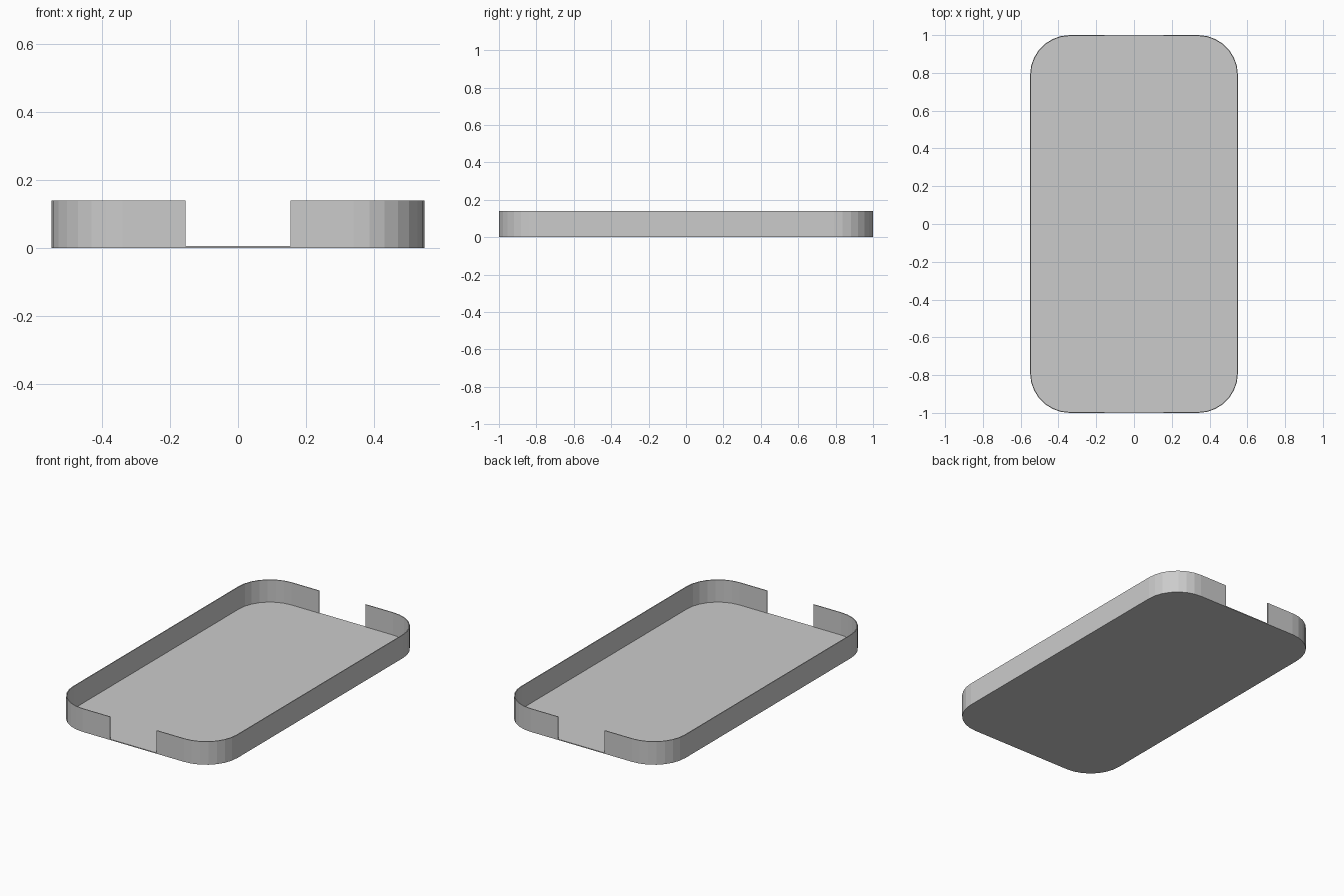
import bpy, bmesh, math

if "Cube" in bpy.data.objects:
    bpy.data.objects.remove(bpy.data.objects["Cube"])

HX, HY, R, SEG = 0.55, 1.0, 0.21, 7     # half sizes, corner radius, corner facets
H, T, NOTCH = 0.14, 0.005, 0.155        # wall height, sheet thickness, notch half width


def corner(sy, inset=0.0):
    """Right-hand rounded corner, from the end edge to the side edge."""
    r = R - inset
    return [(HX - R + r * math.sin(a), sy * (HY - R + r * math.cos(a)))
            for a in (math.pi / 2 * i / SEG for i in range(SEG + 1))]


def right_side(inset=0.0):
    return corner(1, inset) + corner(-1, inset)[::-1]


def extrude_outline(name, quads_or_ngon, z0, z1):
    bm = bmesh.new()
    for outline in quads_or_ngon:
        bm.faces.new([bm.verts.new((x, y, z0)) for x, y in outline])
    bmesh.ops.remove_doubles(bm, verts=bm.verts[:], dist=1e-5)
    ret = bmesh.ops.extrude_face_region(bm, geom=bm.faces[:], use_keep_orig=True)
    top = [v for v in ret["geom"] if isinstance(v, bmesh.types.BMVert)]
    bmesh.ops.translate(bm, verts=top, vec=(0, 0, z1 - z0))
    bmesh.ops.recalc_face_normals(bm, faces=bm.faces[:])
    me = bpy.data.meshes.new(name)
    bm.to_mesh(me)
    bm.free()
    ob = bpy.data.objects.new(name, me)
    bpy.context.collection.objects.link(ob)
    return ob


# Floor plate with rounded corners
right = right_side()
left = [(-x, y) for x, y in right[::-1]]
extrude_outline("tray_floor", [right + left], 0, T)

# Thin rim wall, one C-shaped half mirrored, leaving a notch at each end
outer = [(NOTCH, HY)] + right_side() + [(NOTCH, -HY)]
inner = [(NOTCH, HY - T)] + right_side(T) + [(NOTCH, T - HY)]
strips = [(outer[i], outer[i + 1], inner[i + 1], inner[i]) for i in range(len(outer) - 1)]
wall = extrude_outline("rim_wall", strips, T, H)
mirror = wall.modifiers.new("mirror", 'MIRROR')
mirror.use_axis = (True, False, False)
